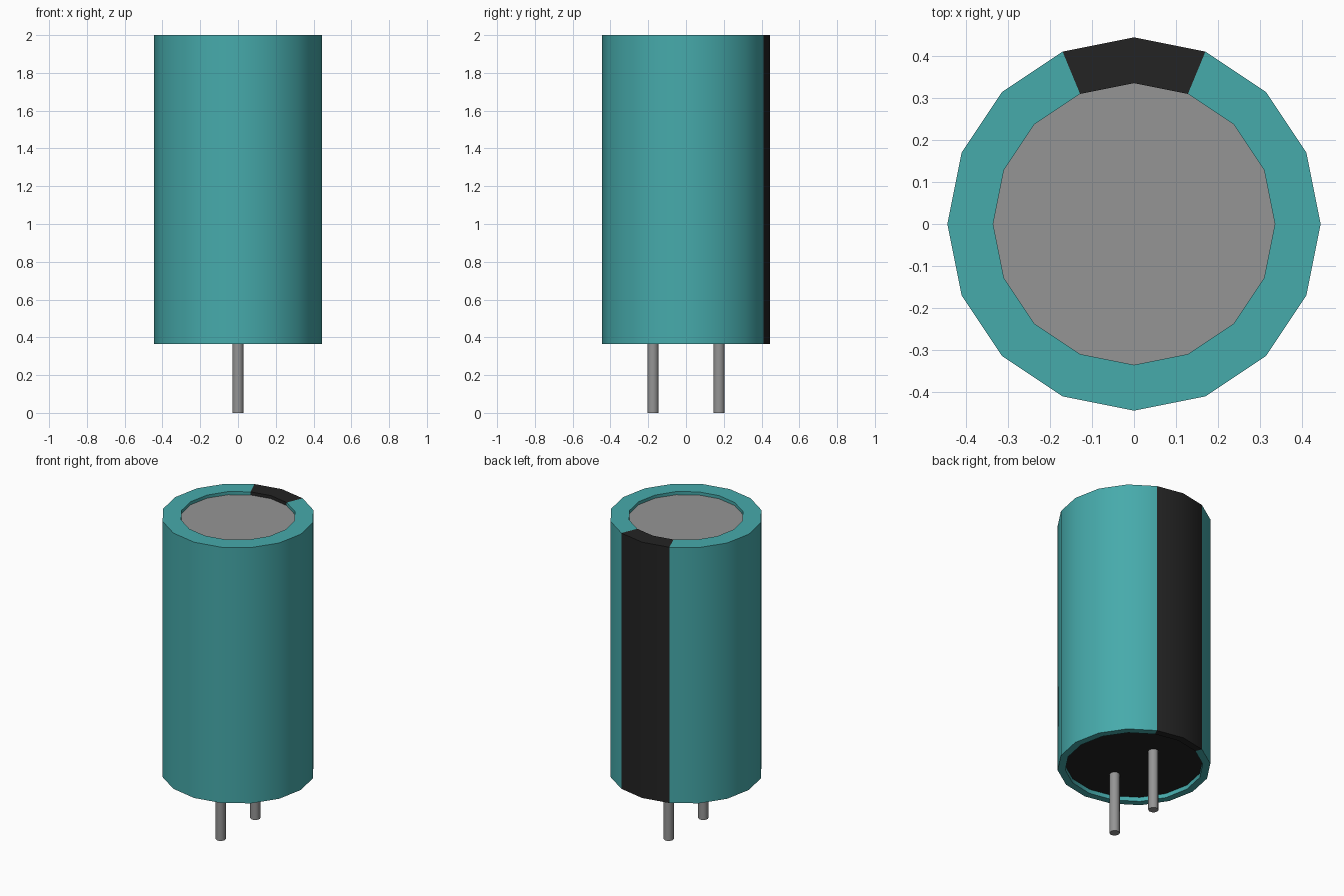
import bpy, bmesh
from math import cos, sin, pi, radians

cube = bpy.data.objects.get("Cube")
if cube:
    bpy.data.objects.remove(cube, do_unlink=True)


def material(name, rgb):
    m = bpy.data.materials.new(name)
    m.use_nodes = True
    m.diffuse_color = (*rgb, 1)
    m.node_tree.nodes["Principled BSDF"].inputs["Base Color"].default_value = (*rgb, 1)
    return m


teal = material("teal_sleeve", (0.062, 0.405, 0.41))
black = material("black", (0.017, 0.017, 0.017))
grey = material("grey_metal", (0.3, 0.3, 0.3))


def lathe(name, profile, sides, mats, cap=False, loop=False, loc=(0, 0, 0), angle=30):
    """Spin (radius, z) points around z, with optional end caps."""
    bm = bmesh.new()
    rings = [[bm.verts.new((r * cos(2 * pi * i / sides), r * sin(2 * pi * i / sides), z))
              for i in range(sides)] for r, z in profile]
    pairs = list(zip(rings, rings[1:]))
    if loop:
        pairs.append((rings[-1], rings[0]))
    for a, b in pairs:
        for i in range(sides):
            j = (i + 1) % sides
            bm.faces.new((a[i], a[j], b[j], b[i]))
    if cap:
        bm.faces.new(rings[0])
        bm.faces.new(rings[-1])
    bmesh.ops.recalc_face_normals(bm, faces=bm.faces)
    mesh = bpy.data.meshes.new(name)
    bm.to_mesh(mesh)
    bm.free()
    for m in mats:
        mesh.materials.append(m)
    obj = bpy.data.objects.new(name, mesh)
    obj.location = loc
    bpy.context.collection.objects.link(obj)
    bpy.ops.object.select_all(action='DESELECT')
    obj.select_set(True)
    bpy.context.view_layer.objects.active = obj
    bpy.ops.object.shade_smooth_by_angle(angle=radians(angle))
    return obj


SIDES, R, BOTTOM, TOP = 16, 0.444, 0.364, 2.0
TOP_DISC, BASE_DISC = TOP - 0.02, BOTTOM + 0.027

# Sleeve: outer wall, rolled-over rims and the short inner walls
sleeve = lathe("sleeve", [(0.40, BASE_DISC), (0.40, BOTTOM), (R, BOTTOM), (R, TOP),
                          (0.335, TOP), (0.335, TOP_DISC)], SIDES, [teal, black], loop=True)

# Polarity stripe: the two back segments, running over both rims
for p in sleeve.data.polygons:
    if p.center.y > 2.42 * abs(p.center.x):
        p.material_index = 1

# Metal top and rubber base, set back inside the rims
lathe("metal_top", [(0.335, TOP_DISC - 0.03), (0.335, TOP_DISC)], SIDES, [grey], cap=True)
lathe("base_plug", [(0.40, BASE_DISC), (0.40, BASE_DISC + 0.03)], SIDES, [black], cap=True)

# Wire leads
for side, y in (("front", -0.175), ("back", 0.175)):
    lathe(side + "_lead", [(0.03, 0), (0.03, BASE_DISC + 0.01)], 10, [grey],
          cap=True, loc=(0, y, 0), angle=40)
